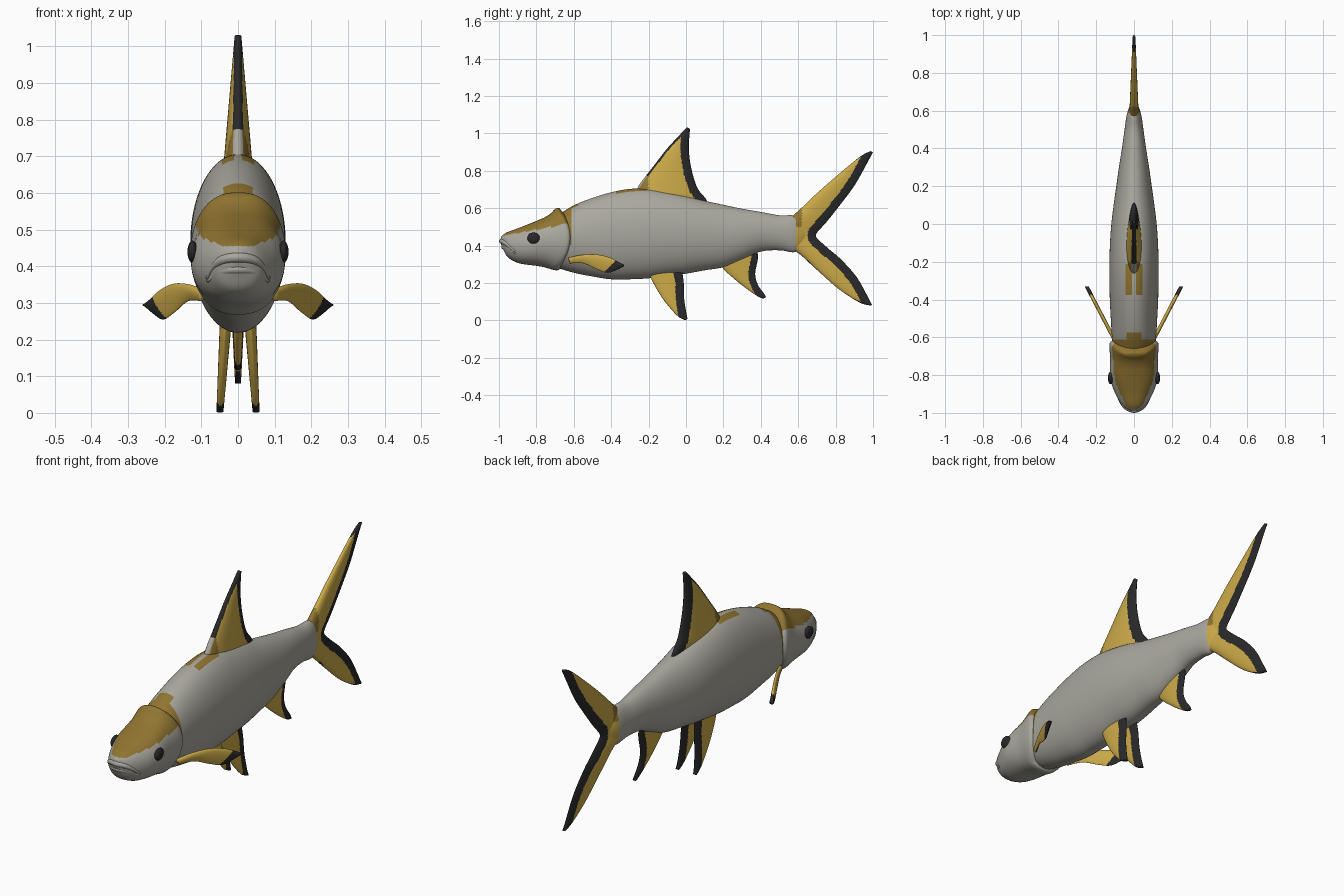
import bpy, bmesh, math
from mathutils import Vector

if "Cube" in bpy.data.objects:
    bpy.data.objects.remove(bpy.data.objects["Cube"])

# Colours
MATS = []
for nm, c in [("silver_grey", (.40, .39, .34)), ("fin_yellow", (.60, .40, .065)),
              ("edge_black", (.022, .022, .024)), ("head_brown", (.28, .175, .03))]:
    m = bpy.data.materials.new(nm)
    m.diffuse_color = (*c, 1)
    m.use_nodes = True
    m.node_tree.nodes["Principled BSDF"].inputs["Base Color"].default_value = m.diffuse_color
    MATS.append(m)
GREY, YELLOW, BLACK, BROWN = range(4)


def spline(pts, steps):
    """Smooth curve through tuples of any length."""
    out = []
    for i in range(len(pts) - 1):
        p = [pts[max(i - 1, 0)], pts[i], pts[i + 1], pts[min(i + 2, len(pts) - 1)]]
        for s in range(steps):
            t = s / steps
            out.append(tuple(.5 * (2 * b + (c - a) * t + (2 * a - 5 * b + 4 * c - d) * t * t
                                   + (3 * b - a - 3 * c + d) * t ** 3) for a, b, c, d in zip(*p)))
    out.append(tuple(pts[-1]))
    return out


def skin(name, rings, rule):
    """Closed skin over a row of rings, coloured by face centre."""
    bm = bmesh.new()
    vr = [[bm.verts.new(p) for p in r] for r in rings]
    n = len(vr[0])
    for a, b in zip(vr, vr[1:]):
        for j in range(n):
            k = (j + 1) % n
            bm.faces.new((a[j], a[k], b[k], b[j]))
    bm.faces.new(vr[0])
    bm.faces.new(vr[-1])
    bmesh.ops.recalc_face_normals(bm, faces=bm.faces)
    for f in bm.faces:
        f.smooth = True
        f.material_index = rule(f.calc_center_median())
    me = bpy.data.meshes.new(name)
    bm.to_mesh(me)
    bm.free()
    for m in MATS:
        me.materials.append(m)
    ob = bpy.data.objects.new(name, me)
    bpy.context.collection.objects.link(ob)
    return ob


def loft(name, stations, rule, power=1.0, warp=None, steps=8, n=72):
    """Stations are (y, bottom, top, half width)."""
    rings = []
    for y, zb, zt, w in spline(stations, steps):
        ring = []
        for j in range(n):
            a = 2 * math.pi * j / n
            c = math.cos(a)
            z = (zb + zt) / 2 + (zt - zb) / 2 * math.sin(a)
            x = w * math.copysign(abs(c) ** power, c)
            ring.append((x, y + (warp(y, z) if warp else 0), z))
        rings.append(ring)
    return skin(name, rings, rule)


def fin(name, pairs, thick, rule, xpos=lambda y, z: 0, side=1, steps=10, m=80):
    """Pairs are (lead y, lead z, trail y, trail z); lens-shaped section."""
    rows = spline(pairs, steps)
    lead = [Vector(r[:2]) for r in rows]
    trail = [Vector(r[2:]) for r in rows]
    rings = []
    for l, t in zip(lead, trail):
        ring = []
        for j in range(m):
            a = 2 * math.pi * j / m
            u = (1 - math.cos(a)) / 2
            p = l.lerp(t, u)
            x = xpos(*p) + thick(*p) * math.sin(a) * (1 - .5 * u)
            ring.append((side * x, p.x, p.y))
        rings.append(ring)

    def colour(c):
        q = Vector((c.y, c.z))
        return rule(c.y, c.z, min((q - p).length for p in lead), min((q - p).length for p in trail))
    return skin(name, rings, colour)


# Body
def body_rule(c):
    if c.y > .59:
        return BROWN if c.z > .5 else YELLOW
    if (c.y < -.615 and c.z > .40) or (c.y < -.58 and abs(c.x) < .04 and c.z > .5):
        return BROWN
    if -.37 < c.y < -.21 and .012 < abs(c.x) < .04 and c.z > .6:
        return BROWN
    return GREY


loft("body", [(-.8, .32, .50, .09), (-.7, .285, .555, .11), (-.6, .255, .615, .117),
              (-.5, .235, .655, .123), (-.4, .22, .685, .128), (-.3, .22, .703, .13),
              (-.2, .225, .705, .13), (-.1, .238, .69, .127), (0, .25, .668, .12),
              (.1, .268, .64, .108), (.2, .285, .618, .094), (.3, .325, .597, .08),
              (.4, .368, .58, .064), (.5, .375, .562, .05), (.58, .365, .56, .038),
              (.63, .40, .52, .02), (.66, .45, .47, .002)], body_rule)


# Head with raised gill cover
def gill_curve(y, z):
    f = min(max((y + .76) / .12, 0), 1)
    return -.05 * f * min(abs(z - .44) / .15, 1) ** 2


def head_rule(c):
    return BROWN if c.z > max(.455, .458 + (c.y + .95) * .18) else GREY


loft("head", [(-.99, .41, .445, .015), (-.975, .375, .46, .045), (-.95, .335, .474, .07),
              (-.9, .308, .492, .098), (-.85, .298, .512, .118), (-.8, .292, .532, .128),
              (-.72, .278, .566, .126), (-.65, .268, .598, .13), (-.625, .275, .598, .125),
              (-.612, .31, .57, .10)], head_rule, .82, gill_curve)


# Lips
def lip(name, pts, r):
    full = [(-x, y, z) for x, y, z in pts[:0:-1]] + pts
    path = spline(full, 8)
    rings = []
    for i, p in enumerate(path):
        d = (Vector(path[min(i + 1, len(path) - 1)]) - Vector(path[max(i - 1, 0)])).normalized()
        s = d.cross(Vector((0, 0, 1))).normalized()
        up = s.cross(d)
        k = r * (.35 + .65 * math.sin(math.pi * i / (len(path) - 1)))
        rings.append([Vector(p) + k * (s * math.cos(a) + up * math.sin(a))
                      for a in (2 * math.pi * j / 12 for j in range(12))])
    skin(name, rings, lambda c: GREY)


lip("upper_lip", [(0, -.986, .424), (.04, -.972, .418), (.066, -.945, .398), (.084, -.915, .368)], .014)
lip("lower_lip", [(0, -.974, .392), (.036, -.962, .388), (.062, -.938, .374), (.082, -.912, .36)], .013)

# Dorsal fin
def dorsal_rule(y, z, lead, trail):
    if trail < .045 or (lead < .012 and z > .77):
        return BLACK
    if z < .77 and y < -.2:
        return GREY if lead < .01 else BROWN
    return YELLOW


fin("dorsal_fin", [(-.27, .68, .10, .60), (-.25, .725, .112, .64), (-.17, .83, .06, .71),
                   (-.10, .92, .027, .82), (-.04, .985, .015, .92), (0, 1.028, .02, 1.005),
                   (.012, 1.03, .02, 1.025)],
    lambda y, z: .05 - .11 * max(z - .68, 0), dorsal_rule)

# Tail fin
def tail_rule(y, z, lead, trail):
    if trail < .045 or (lead < .007 and y > .65):
        return BLACK
    return BROWN if y < .62 and z > .5 else YELLOW


fin("tail_fin", [(.985, .905, 1.0, .90), (.93, .875, .965, .835), (.82, .785, .90, .72),
                 (.70, .68, .81, .60), (.60, .585, .75, .525), (.50, .50, .705, .475),
                 (.48, .46, .695, .455), (.50, .42, .705, .435), (.60, .36, .76, .385),
                 (.70, .27, .83, .325), (.82, .165, .91, .235), (.93, .095, .965, .14),
                 (.985, .08, .995, .082)],
    lambda y, z: .036 - .054 * max(y - .5, 0), tail_rule, steps=9)


# Anal fin
def edge_rule(w):
    return lambda y, z, lead, trail: BLACK if trail < w else YELLOW


fin("anal_fin", [(.17, .32, .37, .40), (.20, .275, .385, .34), (.26, .22, .37, .25),
                 (.33, .165, .385, .19), (.39, .125, .42, .14), (.415, .117, .427, .125)],
    lambda y, z: .01 + .07 * max(z - .12, 0), edge_rule(.037))

for side, tag in ((1, "right"), (-1, "left")):
    # Pelvic fins
    fin("pelvic_fin_" + tag, [(-.20, .26, -.02, .26), (-.175, .20, -.012, .20), (-.12, .11, -.01, .12),
                              (-.05, .028, 0, .05), (-.005, .001, .008, .008)],
        lambda y, z: .012 + .035 * z, edge_rule(.045),
        lambda y, z: .034 + (.24 - z) * .065, side)
    # Pectoral fins
    fin("pectoral_fin_" + tag, [(-.63, .335, -.62, .305), (-.56, .35, -.55, .305), (-.48, .353, -.48, .275),
                                (-.41, .337, -.42, .255), (-.36, .312, -.37, .27), (-.33, .297, -.332, .29)],
        lambda y, z: .014, lambda y, z, a, b: BLACK if y - z > -.695 else YELLOW,
        lambda y, z: .105 + (y + .61) * .52, side)
    # Eyes
    bpy.ops.mesh.primitive_uv_sphere_add(segments=32, ring_count=16, radius=1,
                                         location=(side * .124, -.815, .44))
    eye = bpy.context.object
    eye.name = "eye_" + tag
    eye.scale = (.014, .033, .03)
    eye.data.materials.append(MATS[BLACK])
    bpy.ops.object.shade_smooth()
